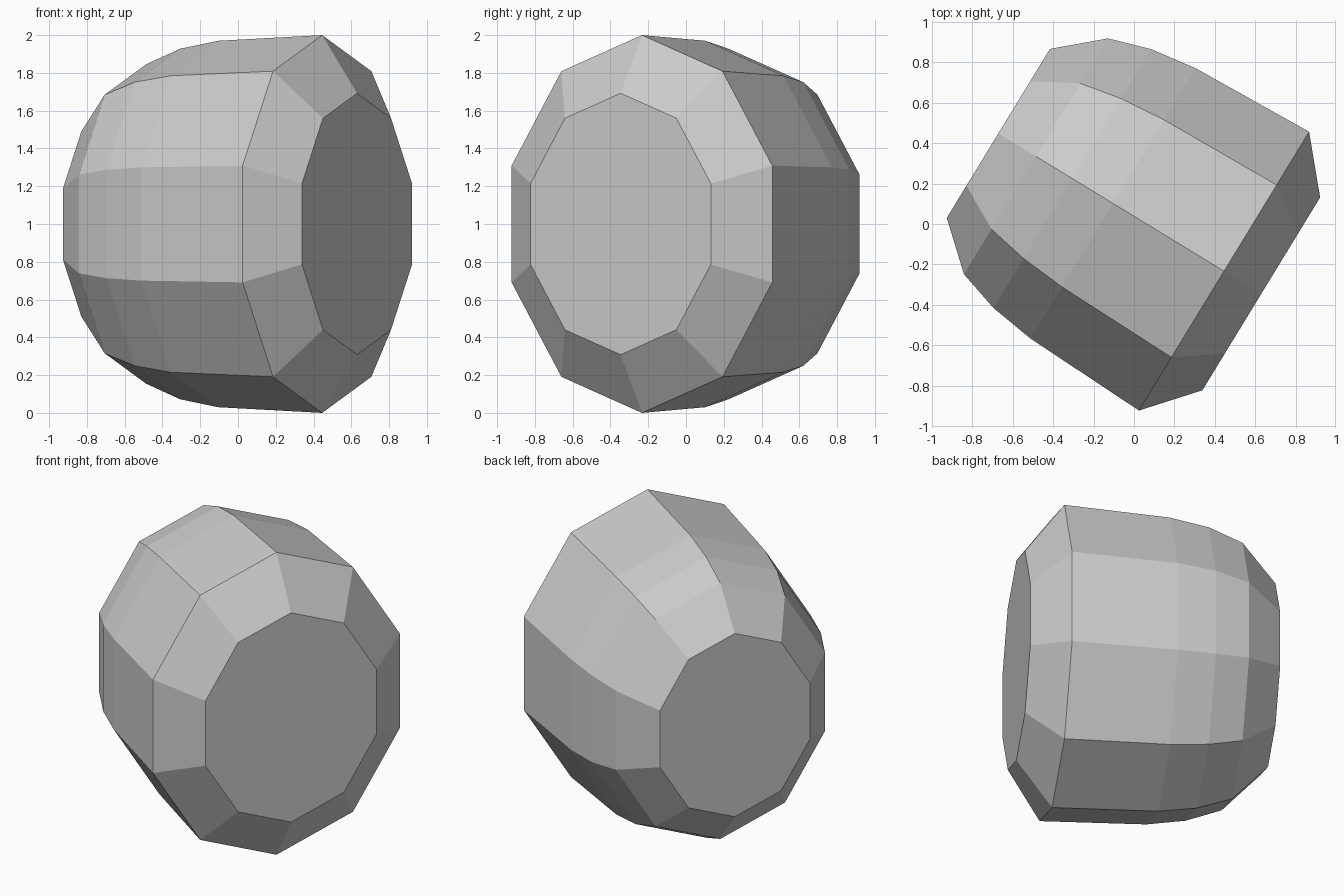
import bpy, bmesh, math
from mathutils import Matrix

cube = bpy.data.objects.get("Cube")
if cube:
    bpy.data.objects.remove(cube, do_unlink=True)

SIDES = 10
FLATTEN = 0.85      # width of the section against its height
TURN = math.radians(-31.4)

# Profile along the long axis: (position, radius)
PROFILE = [(-0.807, 0.606), (-0.589, 0.846), (-0.378, 0.928),
           (-0.142, 0.97), (0.502, 1.0), (0.718, 0.692)]

grey = bpy.data.materials.new("plain grey")
grey.use_nodes = True
colour = (0.6, 0.6, 0.6, 1)
grey.diffuse_color = colour
grey.node_tree.nodes["Principled BSDF"].inputs["Base Color"].default_value = colour

# Rings of the barrel, joined by quads
bm = bmesh.new()
angles = [math.tau * i / SIDES for i in range(SIDES)]
rings = [[bm.verts.new((s, FLATTEN * r * math.sin(a), r * math.cos(a)))
          for a in angles] for s, r in PROFILE]
for low, high in zip(rings, rings[1:]):
    for i in range(SIDES):
        j = (i + 1) % SIDES
        bm.faces.new((low[i], low[j], high[j], high[i]))

# Flat end caps
bm.faces.new(rings[0])
bm.faces.new(rings[-1])
bmesh.ops.recalc_face_normals(bm, faces=bm.faces)

# Turn the barrel about the vertical and stand it on the ground
place = (Matrix.Translation((0, 0, 1)) @ Matrix.Rotation(TURN, 4, 'Z')
         @ Matrix.Translation((0, 0.033, 0)))
bmesh.ops.transform(bm, matrix=place, verts=bm.verts)

mesh = bpy.data.meshes.new("faceted_barrel")
bm.to_mesh(mesh)
bm.free()
mesh.materials.append(grey)
barrel = bpy.data.objects.new("faceted_barrel", mesh)
bpy.context.collection.objects.link(barrel)
